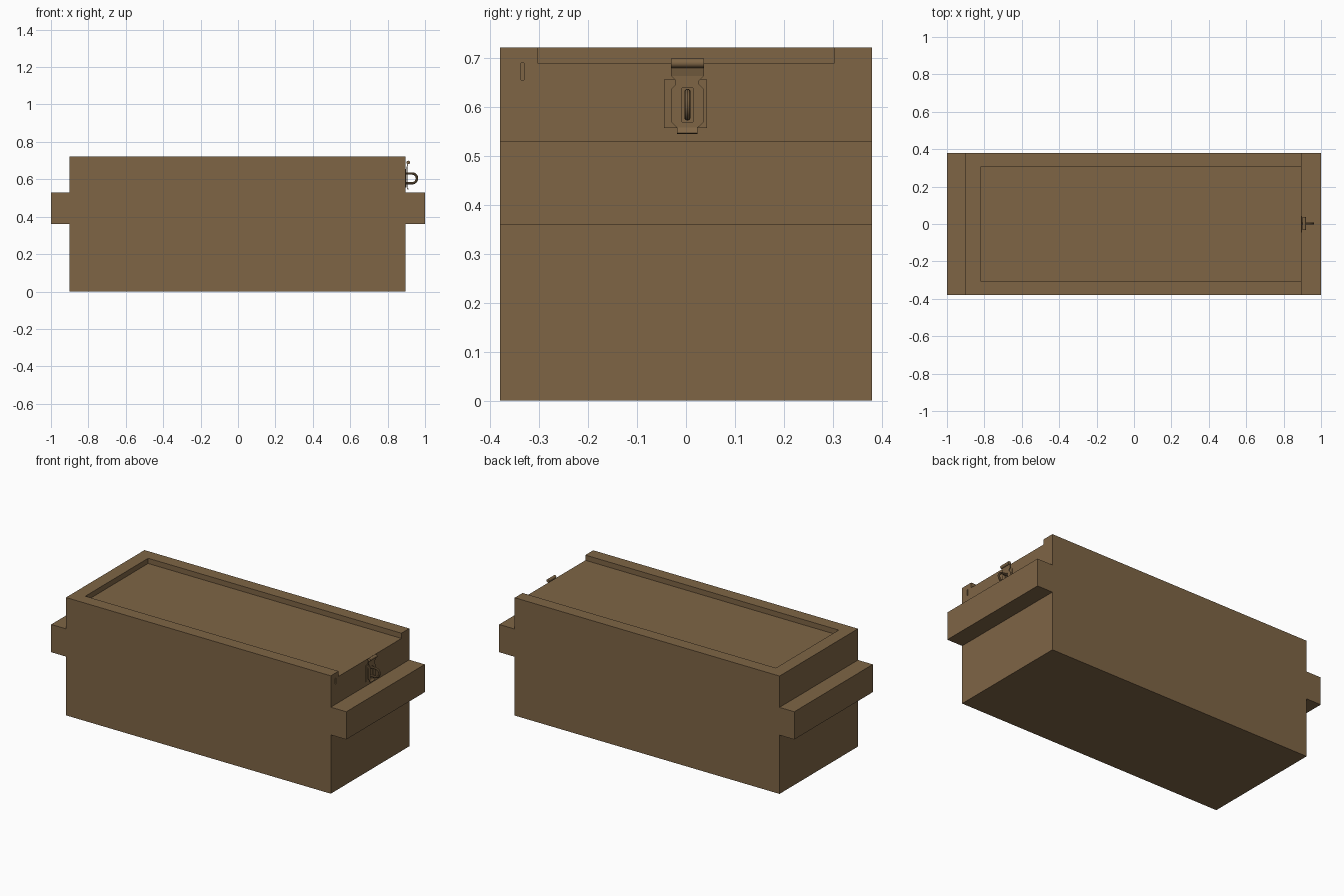
import bpy, bmesh, math
from mathutils import Vector

if "Cube" in bpy.data.objects:
    bpy.data.objects.remove(bpy.data.objects["Cube"])

wood = bpy.data.materials.new("brown_wood")
wood.diffuse_color = (0.21, 0.13, 0.06, 1)
wood.use_nodes = True
wood.node_tree.nodes["Principled BSDF"].inputs["Base Color"].default_value = wood.diffuse_color


def finish(name, bm):
    bmesh.ops.recalc_face_normals(bm, faces=bm.faces[:])
    me = bpy.data.meshes.new(name)
    bm.to_mesh(me)
    bm.free()
    me.materials.append(wood)
    ob = bpy.data.objects.new(name, me)
    bpy.context.collection.objects.link(ob)
    return ob


def prism(name, pts, direction):
    """Extrude a planar outline along a direction."""
    bm = bmesh.new()
    face = bm.faces.new([bm.verts.new(p) for p in pts])
    ext = bmesh.ops.extrude_face_region(bm, geom=[face])
    bmesh.ops.translate(bm, vec=Vector(direction),
                        verts=[g for g in ext["geom"] if isinstance(g, bmesh.types.BMVert)])
    return finish(name, bm)


def box(name, x0, x1, y0, y1, z0, z1):
    return prism(name, [(x0, y0, z0), (x1, y0, z0), (x1, y1, z0), (x0, y1, z0)], (0, 0, z1 - z0))


def cut(ob, cutter):
    """Subtract the cutter, bake the result and discard the cutter."""
    cutter.hide_render = True
    mod = ob.modifiers.new("cut", "BOOLEAN")
    mod.operation, mod.solver, mod.object = "DIFFERENCE", "EXACT", cutter
    dg = bpy.context.evaluated_depsgraph_get()
    me = bpy.data.meshes.new_from_object(ob.evaluated_get(dg))
    ob.modifiers.clear()
    ob.data = me
    bpy.data.objects.remove(cutter)


def smooth(ob):
    bpy.ops.object.select_all(action="DESELECT")
    ob.select_set(True)
    bpy.context.view_layer.objects.active = ob
    bpy.ops.object.shade_smooth_by_angle(angle=math.radians(35))


END = 0.895      # x of the latch end of the box
YC = 0.003       # centre line of the latch

# Chest body with sunken sliding lid, open at the latch end
body = box("chest_body", -0.90, END, -0.38, 0.38, 0, 0.722)
cut(body, box("lid_recess_cutter", -0.822, 1.1, -0.304, 0.304, 0.69, 0.9))
# Small slot beside the lid
cut(body, box("slot_cutter", END - 0.01, 1.1, -0.337, -0.331, 0.655, 0.69))

# Full-width carrying rails at both ends
box("left_rail", -1.0, -0.90, -0.38, 0.38, 0.36, 0.53)
box("right_rail", END, 1.0, -0.38, 0.38, 0.36, 0.53)

# Latch backing plate
box("latch_plate", END, END + 0.004, -0.045, 0.043, 0.557, 0.656)

# Hasp strap: half outline (half width, z) mirrored, with a central slot
half = [(0.021, 0.558), (0.034, 0.570), (0.034, 0.636), (0.024, 0.646), (0.024, 0.654), (0.034, 0.664)]
outline = [(END + 0.006, YC + y, z) for y, z in half]
outline += [(END + 0.006, YC - y, z) for y, z in reversed(half)]
strap = prism("hasp_strap", outline, (0.004, 0, 0))
cut(strap, box("strap_slot_cutter", 0.8, 1.0, YC - 0.011, YC + 0.011, 0.57, 0.639))

# Hasp tail bent outward at the bottom
prism("hasp_tail", [(END + 0.006, YC - 0.021, 0.558), (END + 0.010, YC - 0.021, 0.558),
                    (END + 0.017, YC - 0.021, 0.547), (END + 0.013, YC - 0.021, 0.545)], (0, 0.042, 0))
# Sloped leaf leading up to the hinge barrel
prism("hasp_leaf", [(END + 0.006, YC - 0.034, 0.664), (END + 0.010, YC - 0.034, 0.664),
                    (END + 0.016, YC - 0.034, 0.688), (END + 0.012, YC - 0.034, 0.688)], (0, 0.068, 0))

# Hinge barrel
barrel = prism("hinge_barrel", [(END + 0.015 + 0.0095 * math.cos(a), YC - 0.034, 0.69 + 0.0095 * math.sin(a))
                                for a in [math.tau * i / 16 for i in range(16)]], (0, 0.068, 0))
smooth(barrel)

# Staple: round bar bent into a U that passes through the strap slot
path = [(END, 0.631)]
path += [(0.931 + 0.026 * math.cos(a), 0.605 + 0.026 * math.sin(a))
         for a in [math.pi / 2 - math.pi * i / 12 for i in range(13)]]
path += [(END, 0.579)]
bm = bmesh.new()
rings = []
for i, (x, z) in enumerate(path):
    a, b = path[max(i - 1, 0)], path[min(i + 1, len(path) - 1)]
    t = Vector((b[0] - a[0], 0, b[1] - a[1])).normalized()
    n = Vector((-t.z, 0, t.x))
    rings.append([bm.verts.new(Vector((x, YC, z)) + 0.0065 * (n * math.cos(k) + Vector((0, 1, 0)) * math.sin(k)))
                  for k in [math.tau * j / 10 for j in range(10)]])
for r, s in zip(rings, rings[1:]):
    for j in range(10):
        bm.faces.new((r[j], r[(j + 1) % 10], s[(j + 1) % 10], s[j]))
bm.faces.new(rings[0])
bm.faces.new(rings[-1])
smooth(finish("latch_staple", bm))
